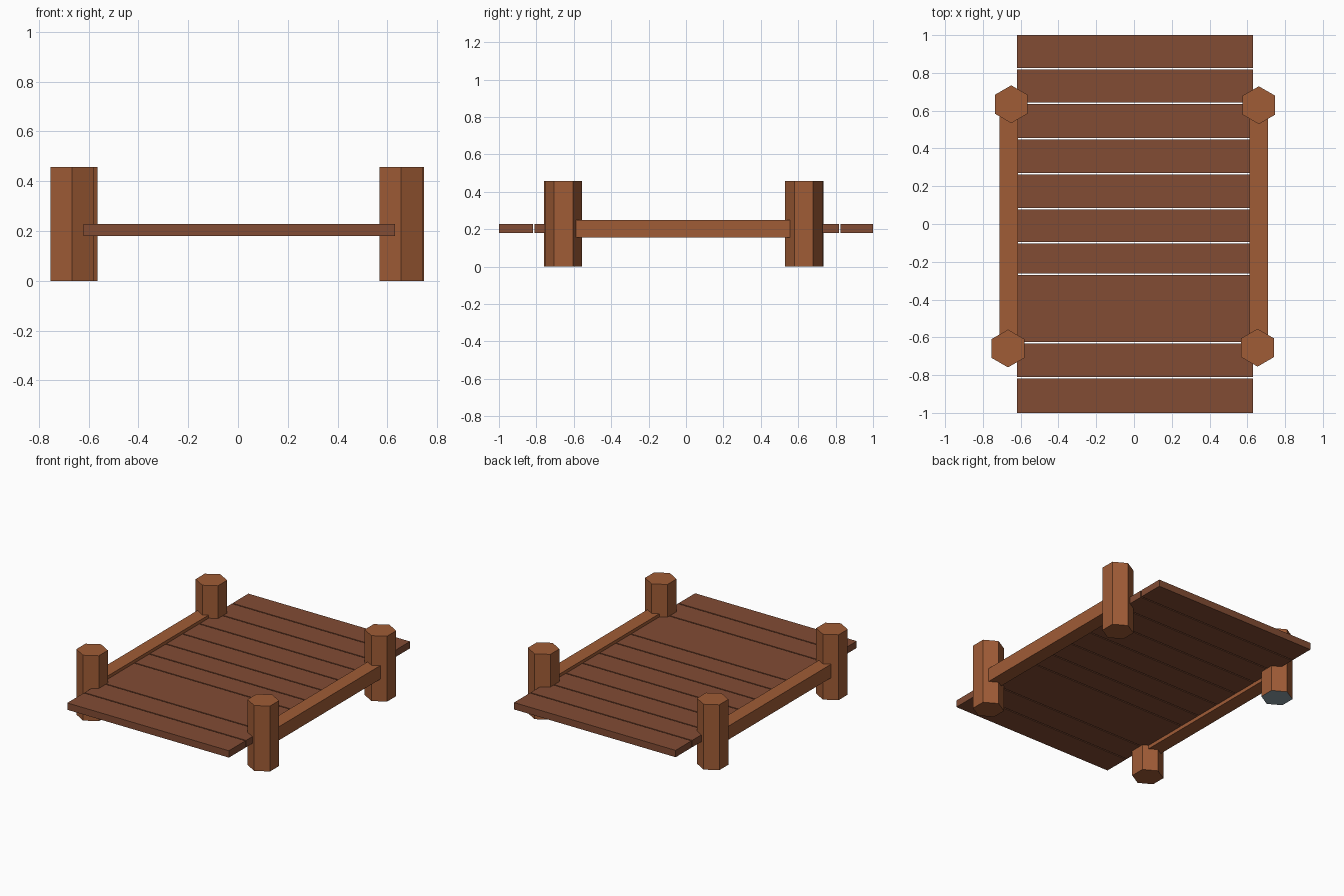
import bpy
import bmesh
import math
from mathutils import Matrix

if "Cube" in bpy.data.objects:
    bpy.data.objects.remove(bpy.data.objects["Cube"])


def material(name, rgb):
    m = bpy.data.materials.new(name)
    m.diffuse_color = (*rgb, 1)
    m.use_nodes = True
    m.node_tree.nodes["Principled BSDF"].inputs["Base Color"].default_value = m.diffuse_color
    return m


plank_brown = material("dark plank brown", (0.223, 0.072, 0.034))
post_brown = material("warm post brown", (0.352, 0.107, 0.037))
base_grey = material("blue grey", (0.27, 0.35, 0.40))


def add_object(name, bm, *mats):
    mesh = bpy.data.meshes.new(name)
    bm.to_mesh(mesh)
    bm.free()
    for m in mats:
        mesh.materials.append(m)
    ob = bpy.data.objects.new(name, mesh)
    bpy.context.collection.objects.link(ob)
    return ob


def box(name, x0, x1, y0, y1, z0, z1, mat):
    bm = bmesh.new()
    mtx = (Matrix.Translation(((x0 + x1) / 2, (y0 + y1) / 2, (z0 + z1) / 2))
           @ Matrix.Diagonal((x1 - x0, y1 - y0, z1 - z0, 1)))
    bmesh.ops.create_cube(bm, size=1, matrix=mtx)
    return add_object(name, bm, mat)


def post(name, x, y, radius=0.1, height=0.457):
    # six-sided post with a corner pointing along y
    bm = bmesh.new()
    ring = [bm.verts.new((x + radius * math.sin(i * math.pi / 3),
                          y + radius * math.cos(i * math.pi / 3), 0)) for i in range(6)]
    base = bm.faces.new(ring)
    top = bmesh.ops.extrude_face_region(bm, geom=[base], use_keep_orig=True)["geom"]
    bmesh.ops.translate(bm, vec=(0, 0, height),
                        verts=[v for v in top if isinstance(v, bmesh.types.BMVert)])
    bmesh.ops.recalc_face_normals(bm, faces=bm.faces)
    return add_object(name, bm, post_brown, base_grey)


# Deck planks, split at the narrow gaps (one board is double width)
gaps = [-0.814, -0.629, -0.265, -0.10, 0.082, 0.267, 0.452, 0.638, 0.821]
half = 0.004
edges = [-1 - half] + gaps + [1 + half]
for i, (a, b) in enumerate(zip(edges, edges[1:])):
    box(f"deck_plank_{i + 1}", -0.62, 0.63, a + half, b - half, 0.18, 0.228, plank_brown)

# Side rails
box("left_rail", -0.713, -0.615, -0.64, 0.62, 0.155, 0.25, post_brown)
box("right_rail", 0.612, 0.71, -0.64, 0.62, 0.155, 0.25, post_brown)

# Corner posts
post("front_left_post", -0.667, -0.659)
post("front_right_post", 0.654, -0.655)
post("back_right_post", 0.661, 0.629)
grey_post = post("back_left_post", -0.65, 0.634)

# One post has a grey underside
for p in grey_post.data.polygons:
    if p.normal.z < -0.9:
        p.material_index = 1
